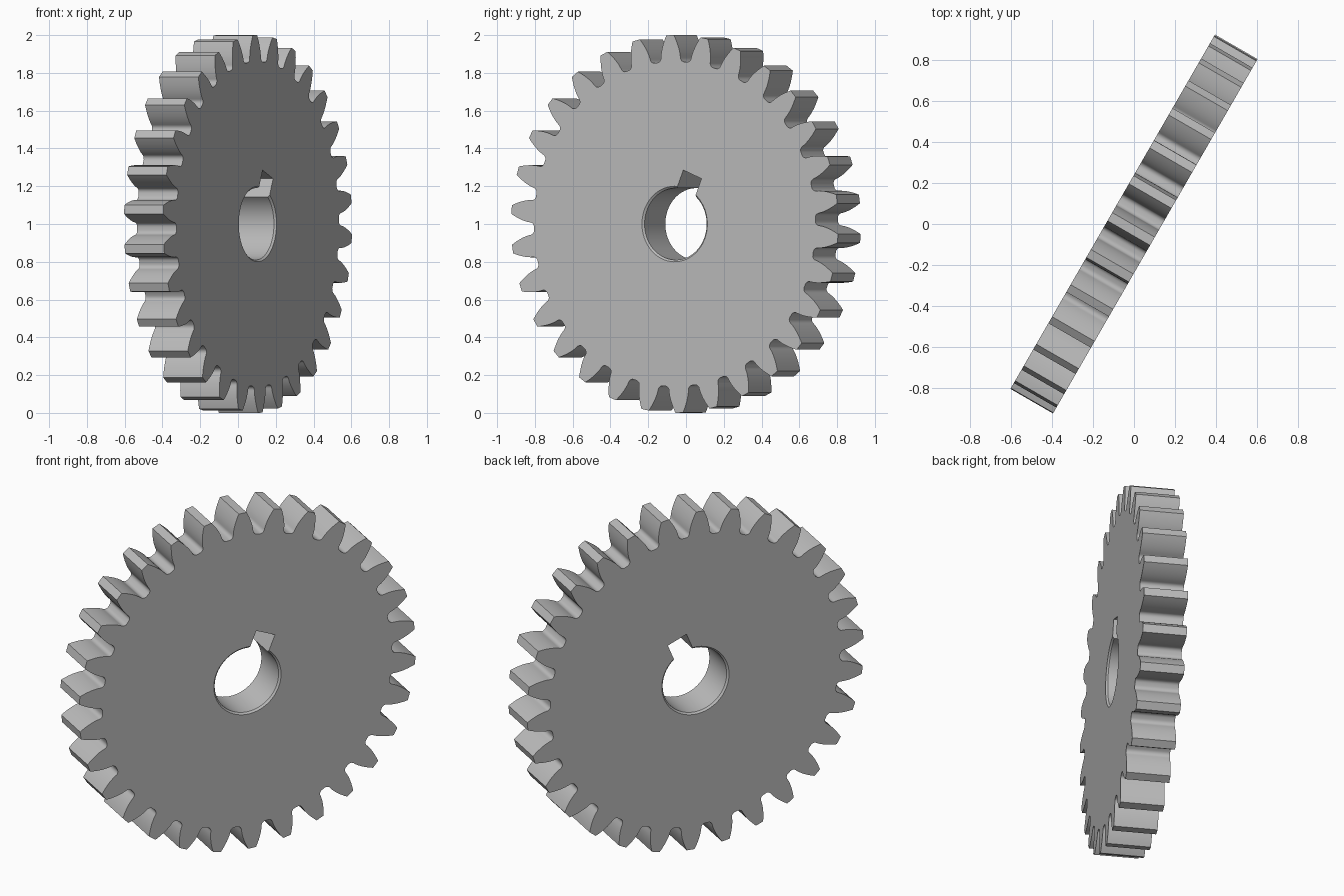
import bpy, bmesh, math
from mathutils import Matrix, Vector

if "Cube" in bpy.data.objects:
    bpy.data.objects.remove(bpy.data.objects["Cube"], do_unlink=True)

TEETH = 30
TIP_R, ROOT_R, FILLET = 1.0, 0.86, 0.024
PITCH_R = TIP_R * TEETH / (TEETH + 2)
PRESSURE = math.radians(20)
BASE_R = PITCH_R * math.cos(PRESSURE)
HALF_T = 0.12
BORE_R, CHAMFER = 0.19, 0.01
KEY_HALF, KEY_TOP = 0.06, 0.284
KEY_ANGLE = math.radians(67.6)          # keyway lines up with a tooth


def polar(r, a):
    return Vector((r * math.cos(a), r * math.sin(a)))


def involute(a):
    return math.tan(a) - a


def half_tooth():
    """(radius, angle) pairs from the root up one flank to the tip."""
    base_half = math.pi / (2 * TEETH) + involute(PRESSURE)
    spread = FILLET / (ROOT_R + 0.005)
    pts = []
    for i in range(6):                  # rounded root
        t = math.pi / 2 * i / 5
        pts.append((ROOT_R + FILLET * (1 - math.cos(t)),
                    base_half + spread * (1 - math.sin(t))))
    start = ROOT_R + FILLET
    for i in range(1, 9):               # involute flank
        r = start + (TIP_R - start) * i / 8
        pts.append((r, base_half - involute(math.acos(BASE_R / r))))
    return pts


def gear_outline():
    flank = half_tooth()
    tooth = [(r, -a) for r, a in flank] + [(r, a) for r, a in reversed(flank)]
    return [polar(r, KEY_ANGLE + a + 2 * math.pi * k / TEETH)
            for k in range(TEETH) for r, a in tooth]


def bore_outline(r, steps=64):
    """Round hole with a square keyway."""
    gap = math.asin(KEY_HALF / r)
    arc = [polar(r, gap + (2 * math.pi - 2 * gap) * i / steps) for i in range(steps + 1)]
    slot = [Vector((KEY_TOP, -KEY_HALF)), Vector((KEY_TOP, KEY_HALF))]
    turn = Matrix.Rotation(KEY_ANGLE, 2)
    return [turn @ p for p in arc + slot]


def ring(bm, pts, z):
    return [bm.verts.new((p.x, p.y, z)) for p in pts]


def bridge(bm, a, b):
    for i in range(len(a)):
        j = (i + 1) % len(a)
        quad = list(dict.fromkeys((a[i], a[j], b[j], b[i])))
        bm.faces.new(quad)


def loop_edges(bm, vs):
    return [bm.edges.get((vs[i - 1], vs[i])) for i in range(len(vs))]


bm = bmesh.new()
rim = [ring(bm, gear_outline(), z) for z in (-HALF_T, HALF_T)]
bridge(bm, *rim)

# Bore with a small chamfer at each end
wide, narrow = bore_outline(BORE_R + CHAMFER), bore_outline(BORE_R)
bore = [ring(bm, wide, -HALF_T), ring(bm, narrow, -HALF_T + CHAMFER),
        ring(bm, narrow, HALF_T - CHAMFER), ring(bm, wide, HALF_T)]
for low, high in zip(bore, bore[1:]):
    bridge(bm, low, high)

# Flat side faces
for outer, inner in ((rim[0], bore[0]), (rim[1], bore[-1])):
    bmesh.ops.triangle_fill(bm, use_beauty=True,
                            edges=loop_edges(bm, outer) + loop_edges(bm, inner))
bmesh.ops.recalc_face_normals(bm, faces=bm.faces)

# Stand the gear upright, turned about the vertical
place = Matrix.Translation((0, 0, 1)) @ Matrix.Rotation(math.radians(60), 4, 'Z') \
    @ Matrix.Rotation(math.radians(90), 4, 'X')
bm.transform(place)
mesh = bpy.data.meshes.new("spur_gear")
bm.to_mesh(mesh)
bm.free()

gear = bpy.data.objects.new("spur_gear", mesh)
bpy.context.collection.objects.link(gear)

grey = bpy.data.materials.new("steel_grey")
grey.use_nodes = True
color = (0.5, 0.5, 0.5, 1)
grey.diffuse_color = color
grey.node_tree.nodes["Principled BSDF"].inputs["Base Color"].default_value = color
mesh.materials.append(grey)

bpy.ops.object.select_all(action='DESELECT')
gear.select_set(True)
bpy.context.view_layer.objects.active = gear
bpy.ops.object.shade_smooth_by_angle(angle=math.radians(30))
